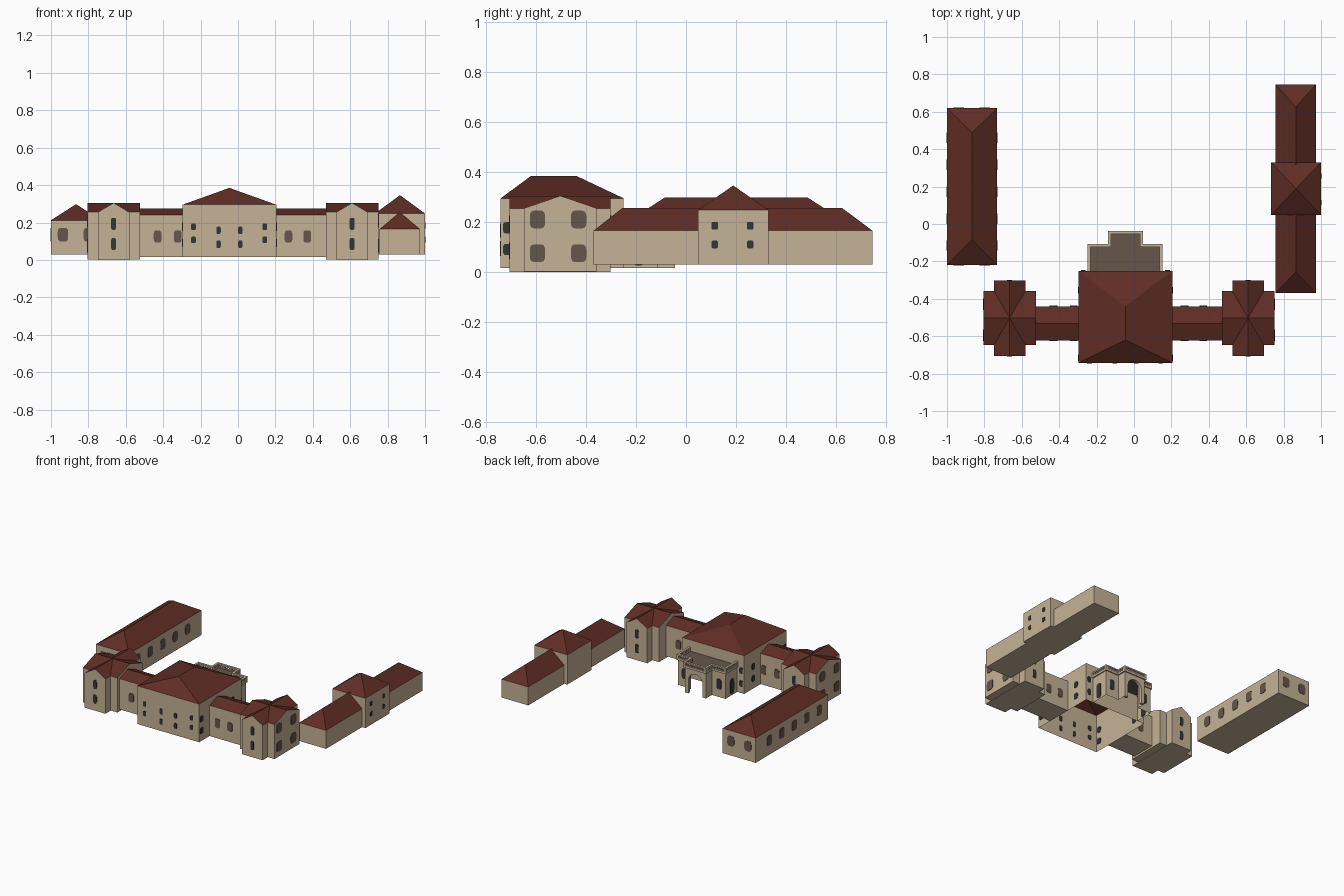
import bpy, bmesh, math
from mathutils import Vector

if "Cube" in bpy.data.objects:
    bpy.data.objects.remove(bpy.data.objects["Cube"])


def material(name, rgb):
    m = bpy.data.materials.new(name)
    m.diffuse_color = (*rgb, 1)
    m.use_nodes = True
    m.node_tree.nodes["Principled BSDF"].inputs["Base Color"].default_value = m.diffuse_color
    return m


WALL = material("tan_plaster", (0.56, 0.45, 0.31))
ROOF = material("red_brown_tile", (0.115, 0.026, 0.018))
BROWN = material("brown_glass", (0.133, 0.093, 0.069))
DARK = material("dark_glass", (0.035, 0.035, 0.035))


def finish(name, bm, *mats):
    bmesh.ops.recalc_face_normals(bm, faces=bm.faces)
    me = bpy.data.meshes.new(name)
    bm.to_mesh(me)
    bm.free()
    for m in mats:
        me.materials.append(m)
    ob = bpy.data.objects.new(name, me)
    bpy.context.collection.objects.link(ob)
    return ob


def add_box(bm, x0, x1, y0, y1, z0, z1, closed=True):
    v = [bm.verts.new((x, y, z)) for z in (z0, z1)
         for x, y in ((x0, y0), (x1, y0), (x1, y1), (x0, y1))]
    for i in range(4):
        j = (i + 1) % 4
        bm.faces.new((v[i], v[j], v[j + 4], v[i + 4]))
    if closed:
        bm.faces.new(v[3::-1])
        bm.faces.new(v[4:])


def box(name, *dims, mat=WALL, closed=True):
    bm = bmesh.new()
    add_box(bm, *dims, closed)
    return finish(name, bm, mat)


def hip_roof(name, x0, x1, y0, y1, z0, z1, ya, yb):
    """Hipped roof with its ridge along y from ya to yb (a pyramid if equal)."""
    bm = bmesh.new()
    xm = (x0 + x1) / 2
    c = [bm.verts.new(p) for p in ((x0, y0, z0), (x1, y0, z0), (x1, y1, z0), (x0, y1, z0))]
    a = bm.verts.new((xm, ya, z1))
    b = a if ya == yb else bm.verts.new((xm, yb, z1))
    bm.faces.new((c[0], c[1], a))
    bm.faces.new((c[2], c[3], b))
    for p, q, r, s in ((c[1], c[2], b, a), (c[3], c[0], a, b)):
        bm.faces.new((p, q, r) if r is s else (p, q, r, s))
    return finish(name, bm, ROOF)


def gable_block(name, axis, lo, hi, s0, s1, z0, eave, ridge):
    """House-shaped prism along an axis; upward faces are roof."""
    bm = bmesh.new()
    prof = ((s0, z0), (s1, z0), (s1, eave), ((s0 + s1) / 2, ridge), (s0, eave))
    ends = [[bm.verts.new((t, s, z) if axis == "x" else (s, t, z)) for s, z in prof]
            for t in (lo, hi)]
    for e in ends:
        bm.faces.new(e)
    for i in range(5):
        j = (i + 1) % 5
        bm.faces.new((ends[0][i], ends[0][j], ends[1][j], ends[1][i]))
    bmesh.ops.recalc_face_normals(bm, faces=bm.faces)
    for f in bm.faces:
        f.material_index = int(f.normal.z > 0.1)
    return finish(name, bm, WALL, ROOF)


def windows(name, axis, plane, spots, w, h, mat):
    """Rounded thin plates straddling a wall; axis is the wall normal."""
    bm = bmesh.new()
    for s, z in spots:
        rings = []
        for off in (-0.003, 0.003):
            ring = []
            for k in range(16):
                t = math.tau * (k + 0.5) / 16
                c, d = math.cos(t), math.sin(t)
                u = s + w / 2 * math.copysign(abs(c) ** 0.5, c)
                v = z + h / 2 * math.copysign(abs(d) ** 0.5, d)
                ring.append(bm.verts.new((plane + off, u, v) if axis == "x" else (u, plane + off, v)))
            rings.append(ring)
            bm.faces.new(ring)
        for k in range(16):
            j = (k + 1) % 16
            bm.faces.new((rings[0][k], rings[0][j], rings[1][j], rings[1][k]))
    return finish(name, bm, mat)


def grid(ss, zs):
    return [(s, z) for s in ss for z in zs]


# Main hall: open underneath
X0, X1, Y0, Y1 = -0.297, 0.205, -0.742, -0.25
box("main_walls", X0, X1, Y0, Y1, 0.015, 0.295, closed=False)
hip_roof("main_roof", X0, X1, Y0, Y1, 0.295, 0.385, -0.62, -0.44)
windows("main_front_outer_windows", "y", Y0, grid((-0.238, 0.143), (0.177, 0.107)), 0.026, 0.036, DARK)
windows("main_front_inner_windows", "y", Y0, grid((-0.104, 0.012), (0.158, 0.084)), 0.024, 0.04, DARK)
windows("main_back_windows", "y", Y1, grid((-0.271, 0.179), (0.18, 0.085)), 0.026, 0.045, DARK)
for side, x in (("left", X0), ("right", X1)):
    windows(f"main_{side}_windows", "x", x, grid((-0.715, -0.355), (0.177, 0.09)), 0.036, 0.045, DARK)

# Connecting wings and cross-gabled towers
for side, wx0, wx1, win, c in (("left", -0.53, -0.297, (-0.43, -0.322), -0.665),
                               ("right", 0.205, 0.475, (0.27, 0.37), 0.61)):
    gable_block(f"{side}_wing", "x", wx0, wx1, -0.622, -0.44, 0.015, 0.24, 0.275)
    for face, y in (("front", -0.622), ("back", -0.44)):
        windows(f"{side}_wing_{face}_windows", "y", y, grid(win, (0.125,)), 0.042, 0.066, BROWN)
    gable_block(f"{side}_tower_cross", "x", c - 0.14, c + 0.14, -0.648, -0.358, 0.002, 0.255, 0.305)
    gable_block(f"{side}_tower_nave", "y", -0.706, -0.302, c - 0.084, c + 0.084, 0, 0.255, 0.305)
    for face, y in (("front", -0.706), ("back", -0.302)):
        windows(f"{side}_tower_{face}_windows", "y", y, grid((c,), (0.193, 0.085)), 0.028, 0.065, DARK)
    outer = c + math.copysign(0.14, c)
    windows(f"{side}_tower_side_windows", "x", outer, grid((-0.595, -0.43), (0.21, 0.075)), 0.062, 0.072, BROWN)

# Rear portico: side blocks, arched centre, flat roof
PX = (-0.24, -0.13, 0.04, 0.145)
bm = bmesh.new()
outline = [(PX[3], -0.25), (PX[3], -0.115), (PX[2], -0.115), (PX[2], -0.045),
           (PX[1], -0.045), (PX[1], -0.115), (PX[0], -0.115), (PX[0], -0.25)]
for i, (p, q) in enumerate(zip(outline, outline[1:])):
    if i != 3:
        bm.faces.new([bm.verts.new((*a, z)) for a, z in ((p, 0.015), (q, 0.015), (q, 0.208), (p, 0.208))])
finish("portico_walls", bm, WALL)

bm = bmesh.new()
cx, r, spring = (PX[1] + PX[2]) / 2, 0.058, 0.11
pts = [(cx + r, 0.015), (PX[2], 0.015), (PX[2], 0.208), (PX[1], 0.208), (PX[1], 0.015), (cx - r, 0.015)]
pts += [(cx - r * math.cos(math.pi * k / 12), spring + r * math.sin(math.pi * k / 12)) for k in range(13)]
face = bm.faces.new([bm.verts.new((x, -0.045, z)) for x, z in pts])
ext = bmesh.ops.extrude_face_region(bm, geom=[face], use_keep_orig=True)
bmesh.ops.translate(bm, vec=(0, -0.02, 0), verts=[e for e in ext["geom"] if isinstance(e, bmesh.types.BMVert)])
finish("portico_arch", bm, WALL)

bm = bmesh.new()
top = bm.faces.new([bm.verts.new((x, y, 0.208)) for x, y in outline])
ext = bmesh.ops.extrude_face_region(bm, geom=[top], use_keep_orig=True)
bmesh.ops.translate(bm, vec=(0, 0, 0.004), verts=[e for e in ext["geom"] if isinstance(e, bmesh.types.BMVert)])
finish("portico_flat_roof", bm, BROWN)
windows("portico_back_windows", "y", -0.115, grid((-0.187, 0.094), (0.11,)), 0.04, 0.075, DARK)
for side, x in (("left", PX[0]), ("right", PX[3])):
    windows(f"portico_{side}_window", "x", x, [(-0.19, 0.08)], 0.045, 0.11, DARK)

# Balustrade around the portico roof
bm = bmesh.new()
T = 0.008
for (ax, ay), (bx, by) in zip(outline, outline[1:]):
    lx, hx, ly, hy = min(ax, bx), max(ax, bx), min(ay, by), max(ay, by)
    for z0, z1 in ((0.2, 0.216), (0.232, 0.242)):
        add_box(bm, lx - T, hx + T, ly - T, min(hy + T, -0.037), z0, z1)
    n = max(2, round((Vector((bx, by)) - Vector((ax, ay))).length / 0.018))
    for k in range(n + 1):
        x, y = ax + (bx - ax) * k / n, ay + (by - ay) * k / n
        t = 0.008 if k in (0, n) else 0.004
        add_box(bm, x - t, x + t, y - t, y + t, 0.214, 0.234)
finish("portico_balustrade", bm, WALL)

# Long left outbuilding
box("left_outbuilding_walls", -1.0, -0.732, -0.218, 0.62, 0.03, 0.212)
hip_roof("left_outbuilding_roof", -1.0, -0.732, -0.218, 0.62, 0.212, 0.298, -0.085, 0.487)
for face, y in (("front", -0.218), ("back", 0.62)):
    windows(f"left_outbuilding_{face}_windows", "y", y, grid((-0.936, -0.798), (0.135,)), 0.056, 0.074, BROWN)
for face, x in (("outer", -1.0), ("inner", -0.732)):
    windows(f"left_outbuilding_{face}_windows", "x", x,
            grid([-0.115 + 0.144 * k for k in range(5)], (0.135,)), 0.056, 0.074, BROWN)

# Right outbuilding: taller middle pavilion with two low ranges
for part, y0, y1, ya, yb in (("front", -0.37, 0.06, -0.255, 0.15), ("back", 0.32, 0.747, 0.22, 0.625)):
    box(f"right_{part}_range_walls", 0.757, 0.973, y0, y1, 0.03, 0.165)
    hip_roof(f"right_{part}_range_roof", 0.757, 0.973, y0, y1, 0.165, 0.256, ya, yb)
box("right_pavilion_walls", 0.732, 1.0, 0.048, 0.33, 0.03, 0.248)
hip_roof("right_pavilion_roof", 0.732, 1.0, 0.048, 0.33, 0.248, 0.346, 0.189, 0.189)
windows("right_pavilion_windows", "x", 1.0, grid((0.115, 0.257), (0.185, 0.11)), 0.027, 0.032, DARK)
